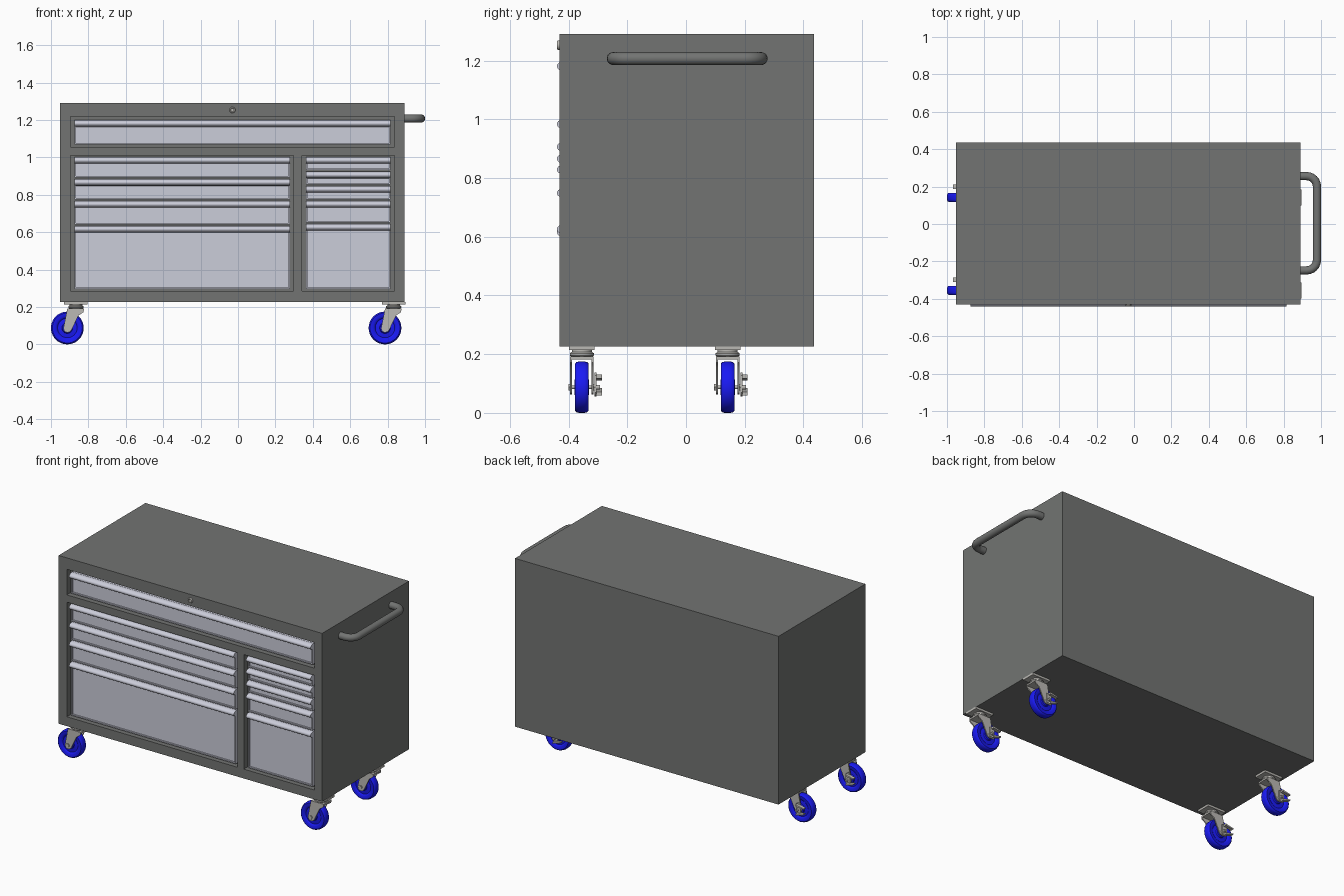
import bpy, bmesh, math
from mathutils import Matrix, Vector

if "Cube" in bpy.data.objects:
    bpy.data.objects.remove(bpy.data.objects["Cube"])


def material(name, rgb):
    m = bpy.data.materials.new(name)
    m.diffuse_color = (*rgb, 1)
    m.use_nodes = True
    m.node_tree.nodes["Principled BSDF"].inputs["Base Color"].default_value = m.diffuse_color
    return m


CABINET = material("cabinet_grey", (0.17, 0.175, 0.17))
DRAWER = material("drawer_silver", (0.60, 0.61, 0.70))
STEEL = material("caster_steel", (0.50, 0.49, 0.46))
BLUE = material("wheel_blue", (0.01, 0.01, 0.9))


def finish(name, bm, mat, smooth=True):
    bmesh.ops.recalc_face_normals(bm, faces=bm.faces)
    me = bpy.data.meshes.new(name)
    bm.to_mesh(me)
    bm.free()
    ob = bpy.data.objects.new(name, me)
    bpy.context.collection.objects.link(ob)
    me.materials.append(mat)
    bpy.ops.object.select_all(action='DESELECT')
    ob.select_set(True)
    bpy.context.view_layer.objects.active = ob
    if smooth:
        bpy.ops.object.shade_smooth_by_angle(angle=math.radians(35))
    return ob


def add_box(bm, lo, hi):
    lo, hi = Vector(lo), Vector(hi)
    m = Matrix.Translation((lo + hi) / 2) @ Matrix.Diagonal((*(hi - lo), 1))
    bmesh.ops.create_cube(bm, size=1, matrix=m)


def add_prism(bm, pts, direction):
    f = bm.faces.new([bm.verts.new(p) for p in pts])
    new = bmesh.ops.extrude_face_region(bm, geom=[f], use_keep_orig=True)["geom"]
    bmesh.ops.translate(bm, vec=direction, verts=[v for v in new if isinstance(v, bmesh.types.BMVert)])


def add_lathe(bm, profile, center, axis, n=32):
    # profile pairs: radius, position along the axis
    c, a = Vector(center), Vector(axis)
    side = Vector((1, 0, 0))
    vs = [bm.verts.new(c + side * r + a * h) for r, h in profile]
    es = [bm.edges.new(p) for p in zip(vs, vs[1:])]
    geo = bmesh.ops.spin(bm, geom=vs + es, cent=c, axis=a, angle=math.tau, steps=n, use_merge=True)
    bmesh.ops.remove_doubles(bm, verts=bm.verts, dist=1e-5)


def add_disc(bm, r, h0, h1, center, axis, n=24):
    add_lathe(bm, [(0, h0), (r, h0), (r, h1), (0, h1)], center, axis, n)


Y, Z = (0, 1, 0), (0, 0, 1)

# Cabinet with three drawer openings
bm = bmesh.new()
add_box(bm, (-0.952, -0.431, 0.227), (0.89, 0.436, 1.29))
body = finish("cabinet", bm, CABINET, False)
openings = [(-0.895, 0.837, 1.056, 1.218), (-0.895, 0.297, 0.286, 1.01), (0.342, 0.837, 0.286, 1.01)]
bm = bmesh.new()
for x0, x1, z0, z1 in openings:
    add_box(bm, (x0, -0.5, z0), (x1, -0.393, z1))
cutter = finish("opening_cutter", bm, CABINET, False)
cutter.hide_render = True
mod = body.modifiers.new("openings", 'BOOLEAN')
mod.object = cutter
mod.solver = 'EXACT'
bpy.context.view_layer.objects.active = body
bpy.ops.object.modifier_apply(modifier=mod.name)
bpy.data.objects.remove(cutter)


# Drawer fronts: panel with rolled pull along the top and a thin raised rim
def drawer(name, x0, x1, zb, zt):
    bm = bmesh.new()
    back, face, lip, w = -0.39, -0.41, -0.42, 0.007
    zc = zt - 0.019
    arc = [(x0, face - 0.03 * math.sin(t), zc - 0.018 * math.cos(t))
           for t in [math.pi * i / 12 for i in range(13)]]
    pts = [(x0, back, zb), (x0, face, zb)] + arc + [(x0, face, zt), (x0, back, zt)]
    add_prism(bm, pts, (x1 - x0, 0, 0))
    add_box(bm, (x0, lip, zb), (x1, face + 0.002, zb + w))
    for a in (x0, x1 - w):
        add_box(bm, (a, lip, zb + w), (a + w, face + 0.002, zc - 0.015))
    finish(name, bm, DRAWER)


GAP = 0.007
columns = [("top_drawer", -0.873, 0.815, [1.2, 1.061]),
           ("left_drawer", -0.873, 0.278, [1.003, 0.885, 0.768, 0.635, 0.29]),
           ("right_drawer", 0.364, 0.815, [1.003, 0.925, 0.848, 0.768, 0.645, 0.29])]
for name, x0, x1, tops in columns:
    for i, (zt, zb) in enumerate(zip(tops, tops[1:])):
        drawer(f"{name}_{i + 1}", x0, x1, zb + GAP, zt)

# Lock
bm = bmesh.new()
add_lathe(bm, [(0, -0.436), (0.008, -0.436), (0.010, -0.439), (0.014, -0.439), (0.016, -0.436), (0.016, -0.42)],
          (-0.03, 0, 1.253), Y)
finish("lock", bm, STEEL)

# Push handle: tube swept along a rounded U path
path = [(0.88, -0.248)]
R, XO = 0.055, 0.978
for cy, a0 in ((-0.248 + R, -90), (0.256 - R, 0)):
    path += [(XO - R + R * math.cos(math.radians(a0 + 15 * i)), cy + R * math.sin(math.radians(a0 + 15 * i)))
             for i in range(7)]
path.append((0.88, 0.256))
bm = bmesh.new()
rings = []
for i, (x, y) in enumerate(path):
    p, q = path[max(i - 1, 0)], path[min(i + 1, len(path) - 1)]
    t = Vector((q[0] - p[0], q[1] - p[1], 0)).normalized()
    n = Vector((t.y, -t.x, 0))
    rings.append([bm.verts.new(Vector((x, y, 1.207)) + 0.022 * (n * math.cos(k * math.tau / 20)
                  + Vector(Z) * math.sin(k * math.tau / 20))) for k in range(20)])
for a, b in zip(rings, rings[1:]):
    for k in range(20):
        bm.faces.new((a[k], a[k - 1], b[k - 1], b[k]))
bm.faces.new(rings[0])
bm.faces.new(rings[-1])
finish("push_handle", bm, CABINET)

# Caster, built around its wheel centre line
AX = (0, 0, 0.0875)
bm = bmesh.new()
half = [(0.012, 0.025), (0.026, 0.025), (0.029, 0.017), (0.052, 0.014), (0.056, 0.019),
        (0.064, 0.023), (0.080, 0.0235), (0.085, 0.019), (0.0875, 0.010)]
add_lathe(bm, half + [(r, -h) for r, h in reversed(half)] + [half[0]], AX, Y, 40)
wheel = finish("caster_wheel", bm, BLUE)

bm = bmesh.new()
PX = 0.046
add_box(bm, (PX - 0.0625, -0.043, 0.214), (PX + 0.0625, 0.043, 0.227))
add_lathe(bm, [(0, 0.19), (0.034, 0.19), (0.041, 0.196), (0.041, 0.203), (0.034, 0.208), (0.034, 0.215), (0, 0.215)],
          (PX, 0, 0), Z)
add_box(bm, (0.002, -0.039, 0.182), (0.088, 0.039, 0.192))
leg = [(0.0, 0.192), (0.088, 0.192), (0.086, 0.172), (0.06, 0.155), (0.024, 0.08),
       (0.016, 0.068), (0.0, 0.063), (-0.016, 0.069), (-0.021, 0.085)]
for y in (-0.040, 0.033):
    add_prism(bm, [(x, y, z) for x, z in leg], (0, 0.007, 0))
add_disc(bm, 0.006, -0.046, 0.046, AX, Y)
for y in (-0.046, 0.040):
    add_disc(bm, 0.012, y, y + 0.006, AX, Y, 6)
mount = finish("caster_fork", bm, STEEL)

# Brake lever on the inner side, with two toe tabs
bm = bmesh.new()
lever = [(0.01, 0.128), (0.01, 0.07), (-0.012, 0.055), (-0.022, 0.065), (-0.022, 0.132), (-0.008, 0.138)]
add_prism(bm, [(x, 0.044, z) for x, z in lever], (0, 0.006, 0))
for top, drop in ((0.13, 0.012), (0.072, -0.012)):
    add_prism(bm, [(0.0, 0.046, top), (-0.055, 0.046, top - drop), (-0.055, 0.046, top - drop - 0.007),
                   (0.0, 0.046, top - 0.012)], (0, 0.022, 0))
add_disc(bm, 0.008, 0.046, 0.062, AX, Y, 12)
brake = finish("caster_brake", bm, STEEL)

first = True
for sx, x in (("left", -0.9125), ("right", 0.786)):
    for sy, y in (("front", -0.355), ("rear", 0.142)):
        for part in (wheel, mount, brake):
            ob = part if first else part.copy()
            if not first:
                bpy.context.collection.objects.link(ob)
                ob.name = f"{part.name}_{sy}_{sx}"
            ob.location = (x, y, 0)
        first = False
